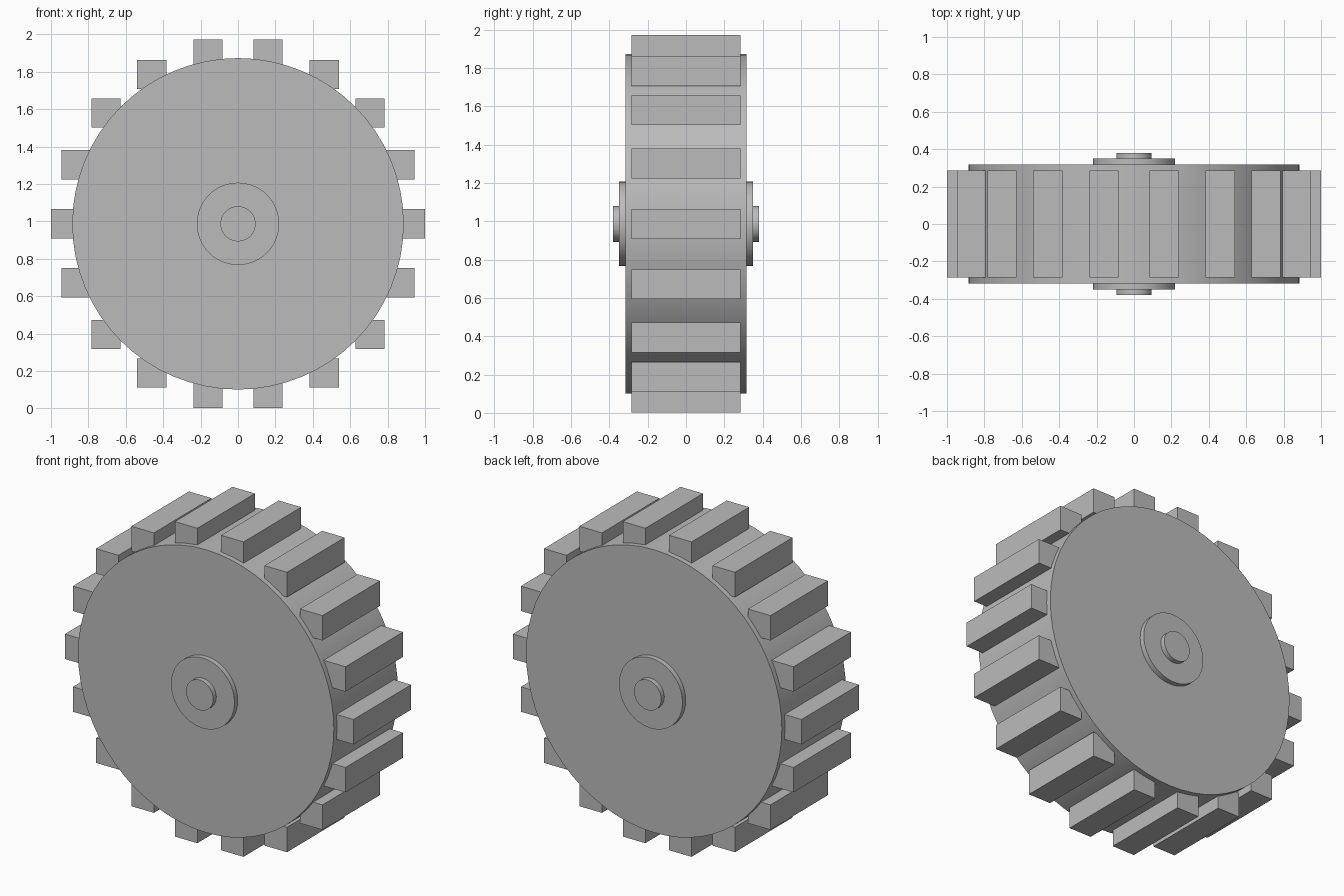
import bpy, math

if "Cube" in bpy.data.objects:
    bpy.data.objects.remove(bpy.data.objects["Cube"], do_unlink=True)

AXLE_Z = 0.987
TREADS = 18
TREAD_RING = 0.922

grey = bpy.data.materials.new("plain_grey")
grey.use_nodes = True
colour = (0.5, 0.5, 0.5, 1)
grey.diffuse_color = colour
grey.node_tree.nodes["Principled BSDF"].inputs["Base Color"].default_value = colour


def disc(name, radius, half_width, sides=64):
    """Smooth cylinder lying along y, centred on the axle."""
    bpy.ops.mesh.primitive_cylinder_add(
        vertices=sides, radius=radius, depth=2 * half_width,
        location=(0, 0, AXLE_Z), rotation=(math.pi / 2, 0, 0))
    ob = bpy.context.object
    ob.name = name
    ob.data.materials.append(grey)
    bpy.ops.object.shade_smooth_by_angle(angle=math.radians(30))


# Wheel drum, hub plates and axle ends, each reaching through both sides
disc("wheel_drum", 0.886, 0.317)
disc("hub_plate", 0.22, 0.349)
disc("axle", 0.094, 0.38)

# Tread blocks around the rim, all kept square to the axes
for i in range(TREADS):
    a = math.tau * i / TREADS
    bpy.ops.mesh.primitive_cube_add(
        size=1, location=(TREAD_RING * math.cos(a), 0,
                          AXLE_Z + TREAD_RING * math.sin(a)))
    block = bpy.context.object
    block.name = f"tread_block_{i + 1}"
    block.scale = (0.156, 0.57, 0.156)
    block.data.materials.append(grey)
